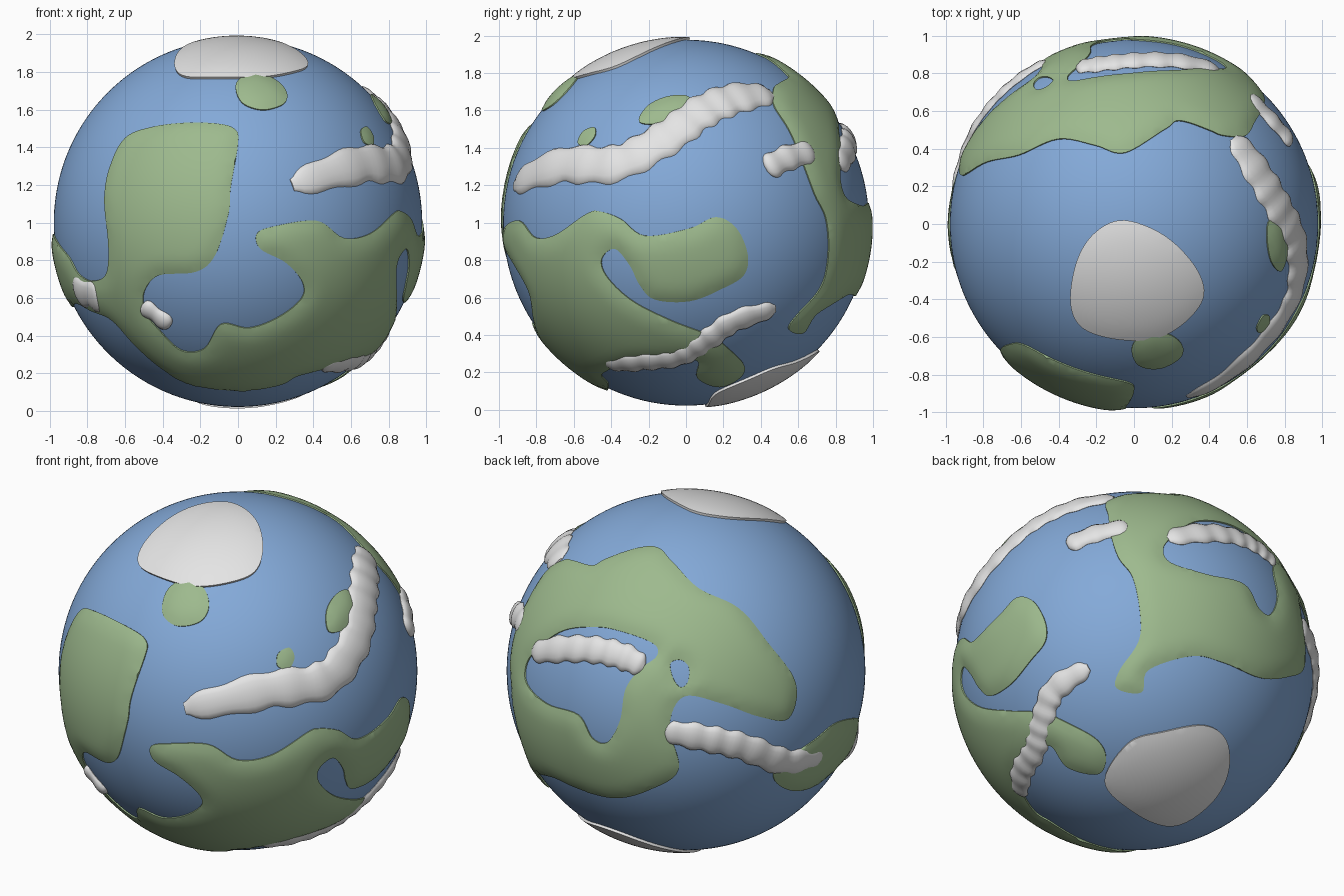
import bpy
import bmesh
from math import sin, cos, pi, radians, sqrt
from mathutils import Vector, kdtree
from mathutils.geometry import delaunay_2d_cdt

if "Cube" in bpy.data.objects:
    bpy.data.objects.remove(bpy.data.objects["Cube"], do_unlink=True)

CENTRE = Vector((0, 0, 1))
SEA = .978
FRONT, SIDE, TOP = (-90, 0), (0, 0), (-90, 90)
BACK_LEFT, BACK_LOW = (125, 25), (50, -25)


def material(name, colour):
    mat = bpy.data.materials.new(name)
    mat.use_nodes = True
    mat.diffuse_color = (*colour, 1)
    shader = mat.node_tree.nodes["Principled BSDF"]
    shader.inputs["Base Color"].default_value = (*colour, 1)
    shader.inputs["Roughness"].default_value = .8
    return mat


blue = material("ocean blue", (.23, .40, .69))
green = material("land green", (.34, .49, .27))
white = material("cloud white", (.78, .78, .78))


def seen(direction, points):
    """Directions on the globe for flat points facing the given azimuth and elevation."""
    az, el = (radians(a) for a in direction)
    right = Vector((-sin(az), cos(az), 0))
    up = Vector((-sin(el) * cos(az), -sin(el) * sin(az), cos(el)))
    out = right.cross(up)
    return [(right * a + up * b + out * sqrt(max(0, .97 - a * a - b * b))).normalized()
            for a, b in points]


def smooth_path(points, steps, closed):
    """Rounded path through the points, kept on the unit globe."""
    n = len(points)
    pick = (lambda i: points[i % n]) if closed else (lambda i: points[min(max(i, 0), n - 1)])
    path = []
    for i in range(n if closed else n - 1):
        p, q, r, s = (pick(i + k) for k in (-1, 0, 1, 2))
        for k in range(steps):
            t = k / steps
            v = q * 2 + (r - p) * t + (p * 2 - q * 5 + r * 4 - s) * t**2 \
                + (q * 3 - p - r * 3 + s) * t**3
            path.append(v.normalized())
    return path if closed else path + [points[-1]]


def finish(name, bm, mat):
    mesh = bpy.data.meshes.new(name)
    bm.to_mesh(mesh)
    bm.free()
    mesh.materials.append(mat)
    obj = bpy.data.objects.new(name, mesh)
    bpy.context.collection.objects.link(obj)
    obj.location = CENTRE
    bpy.ops.object.select_all(action="DESELECT")
    obj.select_set(True)
    bpy.context.view_layer.objects.active = obj
    bpy.ops.object.shade_smooth_by_angle(angle=radians(40))
    return obj


def ball(subdivisions, radius):
    bm = bmesh.new()
    bmesh.ops.create_icosphere(bm, subdivisions=subdivisions, radius=radius)
    return bm


grid = ball(6, 1)
GRID = [v.co.normalized() for v in grid.verts]
grid.free()


def plate(name, coasts, mat, edge=.007, bulge=.015):
    """Raised patch of crust bounded by the first coast, with the others as holes."""
    loops = [smooth_path(c, 6, True) for c in coasts]
    rim = [p for loop in loops for p in loop]
    mid = sum(rim, Vector()).normalized()
    e = mid.orthogonal().normalized()
    f = mid.cross(e)

    def flat(p):
        return Vector((p.dot(e), p.dot(f))) / (1 + p.dot(mid))

    def unflat(q):
        d = q.length_squared
        return ((e * q.x + f * q.y) * 2 + mid * (1 - d)) / (1 + d)

    tree = kdtree.KDTree(len(rim))
    for i, p in enumerate(rim):
        tree.insert(p, i)
    tree.balance()
    outlines = [[flat(p) for p in loop] for loop in loops]

    def inside(q):
        odd = False
        for line in outlines:
            for a, b in zip(line, line[1:] + line[:1]):
                if (a.y > q.y) != (b.y > q.y) and \
                        q.x < a.x + (q.y - a.y) * (b.x - a.x) / (b.y - a.y):
                    odd = not odd
        return odd

    points = [q for line in outlines for q in line]
    edges, start = [], 0
    for line in outlines:
        n = len(line)
        edges += [(start + i, start + (i + 1) % n) for i in range(n)]
        start += n
    reach = max(q.length for q in points)
    for p in GRID:
        if p.dot(mid) > -.95 and flat(p).length < reach \
                and tree.find(p)[2] > .015 and inside(flat(p)):
            points.append(flat(p))
    verts, _, faces, *_ = delaunay_2d_cdt(points, edges, [], 0, 1e-6)

    bm = bmesh.new()
    made = []
    for q in verts:
        p = unflat(q)
        t = min(tree.find(p)[2] / .11, 1)
        made.append(bm.verts.new(p * (SEA + edge + bulge * t * (2 - t))))
    for face in faces:
        if inside(sum((verts[i] for i in face), Vector((0, 0))) / len(face)):
            bm.faces.new([made[i] for i in face])
    # cliff down into the sea
    rim_edges = [ed for ed in bm.edges if ed.is_boundary]
    wall = bmesh.ops.extrude_edge_only(bm, edges=rim_edges)["geom"]
    for v in wall:
        if isinstance(v, bmesh.types.BMVert):
            v.co = v.co.normalized() * (SEA - .02)
    bmesh.ops.delete(bm, geom=[v for v in bm.verts if not v.link_faces], context="VERTS")
    finish(name, bm, mat)


def cloud(name, points, width, height=.032, sides=14):
    """Flattened lumpy roll lying along a path."""
    path = smooth_path(points, 12, False)
    length = sum((b - a).length for a, b in zip(path, path[1:]))
    lumps = max(2, round(length / (width * 1.5)))
    last = len(path) - 1
    bm = bmesh.new()
    rings = []
    for i, p in enumerate(path):
        t = i / last
        along = path[min(i + 1, last)] - path[max(i - 1, 0)]
        across = along.cross(p).normalized()
        size = max(.12, 1 - abs(2 * t - 1)**7)**.5 * (.93 - .09 * cos(2 * pi * lumps * t))
        rings.append([bm.verts.new((p + across * width * size * cos(a)).normalized()
                                   * (SEA + .002 + height * size * sin(a)))
                      for a in (2 * pi * k / sides for k in range(sides))])
    for r, s in zip(rings, rings[1:]):
        for k in range(sides):
            j = (k + 1) % sides
            bm.faces.new((r[k], r[j], s[j], s[k]))
    bm.faces.new(rings[0])
    bm.faces.new(rings[-1])
    bmesh.ops.recalc_face_normals(bm, faces=bm.faces)
    finish(name, bm, white)


# Ocean globe
finish("ocean", ball(6, SEA), blue)

# Front continent, wrapping round the model's left side
west_coast = seen(FRONT, [(-.71, .14), (-.68, .3), (-.60, .45), (-.45, .51), (-.15, .53),
                          (-.02, .5), (0, .42), (-.04, .18), (-.05, .05), (-.12, -.17),
                          (-.22, -.26), (-.42, -.28), (-.5, -.37), (-.49, -.48), (-.42, -.57),
                          (-.3, -.68), (-.18, -.67), (-.09, -.54), (.06, -.56), (.22, -.5)])
bay_coast = seen(FRONT, [(.34, -.4), (.34, -.31), (.25, -.21), (.12, -.14), (.1, -.06),
                         (.19, -.02), (.42, .01), (.56, -.08), (.7, -.06), (.83, .05)])
side_coast = seen(SIDE, [(-.46, .06), (-.35, .02), (-.22, -.07), (.02, -.03), (.16, .03),
                         (.27, -.03), (.33, -.17), (.31, -.28), (.2, -.35), (.02, -.42),
                         (-.17, -.41), (-.25, -.33), (-.3, -.23), (-.38, -.14), (-.45, -.19),
                         (-.43, -.28), (-.3, -.41), (-.09, -.52), (.12, -.6), (.21, -.66),
                         (.31, -.76), (.29, -.83), (.18, -.88), (.06, -.83), (.06, -.74),
                         (-.1, -.73), (-.3, -.74), (-.45, -.81)])
south_coast = seen(FRONT, [(.2, -.87), (-.25, -.86), (-.4, -.78), (-.55, -.65), (-.67, -.52),
                           (-.78, -.47), (-.86, -.43)])
spit_coast = seen(BACK_LEFT, [(.68, -.64), (.56, -.65), (.48, -.59), (.52, -.5), (.7, -.38),
                              (.83, -.28)])
inlet_coast = seen(FRONT, [(-.91, -.17), (-.85, -.27), (-.78, -.31), (-.7, -.27), (-.69, -.1)])
plate("front_continent", [west_coast + bay_coast + side_coast + south_coast
                          + spit_coast + inlet_coast], green)

# Back continent with two lakes
north_coast = seen(BACK_LEFT, [(.6, -.07), (.45, .15), (.29, .34), (.07, .45), (-.07, .59),
                               (-.18, .68), (-.43, .615)])
north_coast += seen(TOP, [(.24, .55), (.4, .5), (.48, .47)])
east_coast = seen(SIDE, [(.47, .63), (.55, .5), (.63, .31), (.69, .15), (.75, .02),
                         (.76, -.2), (.72, -.35), (.6, -.49), (.55, -.57), (.63, -.59)])
low_coast = seen(BACK_LOW, [(.08, -.08), (.32, 0), (.49, -.03), (.69, -.1)])
low_coast += seen(BACK_LEFT, [(-.2, -.65), (-.04, -.54), (-.09, -.3), (-.01, -.14),
                              (.2, -.18), (.4, -.25), (.56, -.26)])
big_lake = seen(BACK_LEFT, [(-.67, .22), (-.5, .24), (-.37, .22), (-.18, .15), (-.16, .08),
                            (-.25, .01), (-.33, -.1), (-.36, -.27), (-.43, -.39), (-.51, -.37),
                            (-.59, -.24), (-.76, -.18), (-.87, -.07), (-.87, .04), (-.8, .13)])
small_lake = seen(BACK_LEFT, [(-.085, .04), (-.03, .06), (.015, .02), (.01, -.06),
                              (-.03, -.09), (-.07, -.04)])
plate("back_continent", [north_coast + east_coast + low_coast, big_lake, small_lake], green)

# Islands
plate("north_island", [seen(FRONT, [(-.01, .74), (.08, .8), (.2, .76), (.26, .69), (.24, .63),
                                    (.13, .6), (.02, .64)])], green)
plate("side_island", [seen(SIDE, [(-.25, .54), (-.2, .63), (-.08, .68), (.02, .67),
                                  (0, .58), (-.12, .53)])], green)
plate("tiny_island", [seen(SIDE, [(-.58, .43), (-.55, .49), (-.49, .51), (-.49, .46),
                                  (-.54, .41)])], green, bulge=.01)

# Polar ice
plate("north_ice", [seen(TOP, [(-.05, .02), (.16, -.06), (.32, -.22), (.37, -.37), (.29, -.5),
                               (.13, -.6), (-.08, -.61), (-.27, -.55), (-.335, -.42),
                               (-.3, -.19), (-.2, -.04)])], white, .014, .003)
plate("south_ice", [seen(BACK_LOW, [(-.16, -.66), (-.03, -.47), (.16, -.41), (.38, -.37),
                                    (.5, -.44), (.51, -.61), (.41, -.77), (.21, -.88),
                                    (-.03, -.8)])], white, .014, .003)

# Clouds
cloud("long_cloud", seen(SIDE, [(-.92, .2), (-.67, .31), (-.38, .32), (-.12, .45), (.07, .59),
                                (.26, .67), (.46, .69)]), .115)
cloud("small_cloud", seen(SIDE, [(.43, .29), (.55, .35), (.68, .38)]), .075)
cloud("lake_cloud", seen(BACK_LEFT, [(-.84, .1), (-.68, .12), (-.5, .115), (-.35, .08),
                                     (-.23, .02)]), .08)
cloud("low_cloud", seen(SIDE, [(-.43, -.76), (-.25, -.745), (-.05, -.72), (.1, -.64),
                               (.26, -.53), (.48, -.46)]), .075)
cloud("back_cloud", seen(BACK_LEFT, [(-.12, -.33), (.1, -.37), (.32, -.42), (.55, -.5),
                                     (.75, -.46)]), .085)
cloud("inlet_cloud", seen(FRONT, [(-.86, -.36), (-.8, -.38), (-.73, -.41)]), .095)
cloud("bay_cloud", seen(FRONT, [(-.51, -.44), (-.44, -.49), (-.36, -.55)]), .055)
